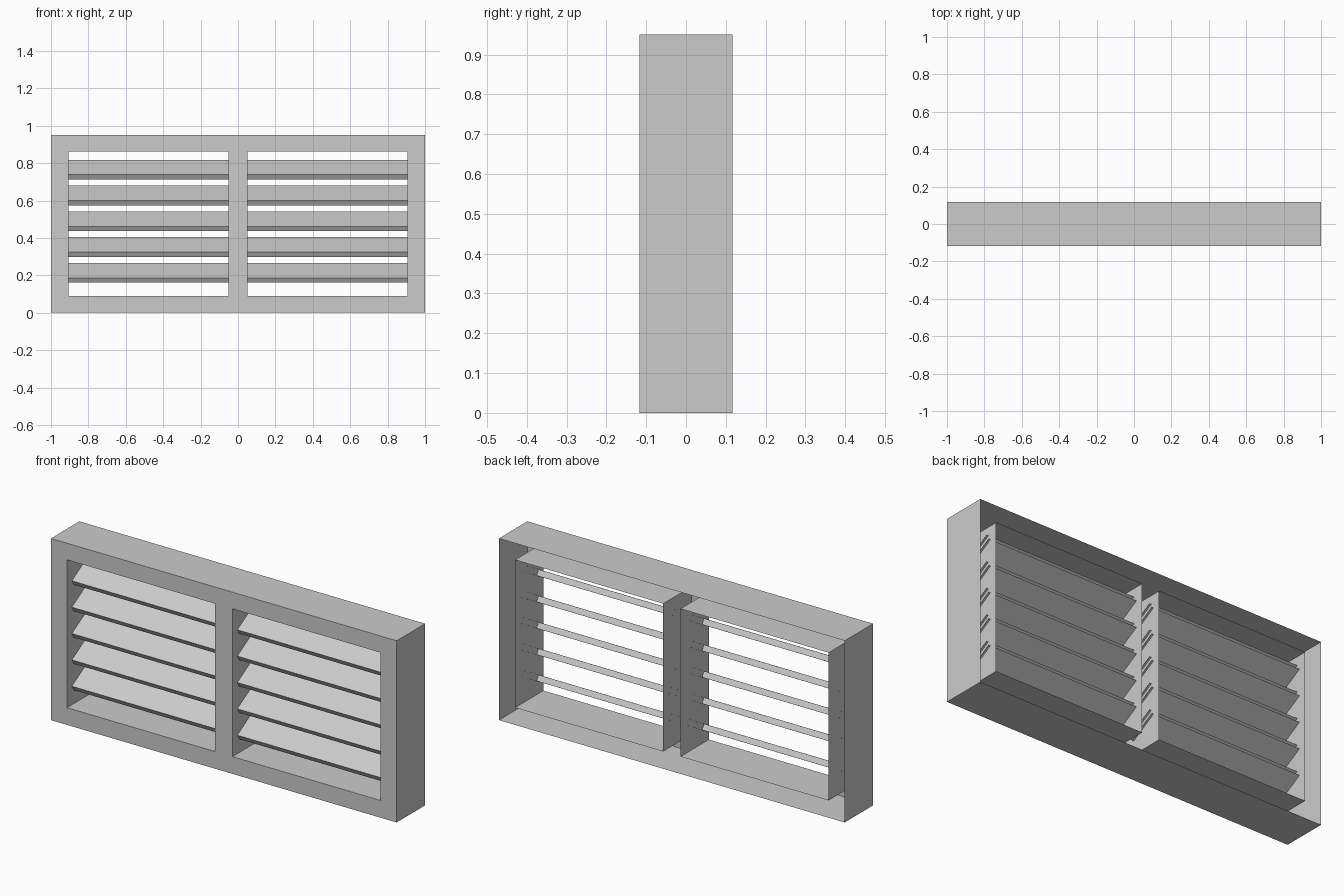
import bpy, bmesh, math
from mathutils import Matrix, Vector

cube = bpy.data.objects.get("Cube")
if cube:
    bpy.data.objects.remove(cube, do_unlink=True)

HEIGHT, HALF_DEPTH = 0.95, 0.117
OUTER, INNER, POST = 1.0, 0.907, 0.05      # x of outer wall, opening side, post side
SILL, HEAD = 0.09, 0.863                   # opening bottom and top
SLATS, TOP_SLAT, PITCH = 5, 0.765, 0.1378
CHORD, THICK, TILT, OVERLAP = 0.16, 0.03, math.radians(30), 0.01

grey = bpy.data.materials.new("matte_grey")
grey.use_nodes = True
grey.diffuse_color = (0.6, 0.6, 0.6, 1)
bsdf = next(n for n in grey.node_tree.nodes if n.type == "BSDF_PRINCIPLED")
bsdf.inputs["Base Color"].default_value = grey.diffuse_color


def finish(name, bm):
    mesh = bpy.data.meshes.new(name)
    bm.to_mesh(mesh)
    bm.free()
    mesh.materials.append(grey)
    obj = bpy.data.objects.new(name, mesh)
    bpy.context.collection.objects.link(obj)
    return obj


def build_frame():
    """Front plate with two openings; every border folds back, rear left open."""
    bm = bmesh.new()
    xs = (-OUTER, -INNER, -POST, POST, INNER, OUTER)
    zs = (0, SILL, HEAD, HEIGHT)
    grid = [[bm.verts.new((x, -HALF_DEPTH, z)) for z in zs] for x in xs]
    for i in range(len(xs) - 1):
        for j in range(len(zs) - 1):
            if j == 1 and i in (1, 3):
                continue
            bm.faces.new((grid[i][j], grid[i + 1][j], grid[i + 1][j + 1], grid[i][j + 1]))
    border = [e for e in bm.edges if e.is_boundary]
    walls = bmesh.ops.extrude_edge_only(bm, edges=border)["geom"]
    moved = [v for v in walls if isinstance(v, bmesh.types.BMVert)]
    bmesh.ops.translate(bm, verts=moved, vec=(0, 2 * HALF_DEPTH, 0))
    # Merge the flat front panels into as few faces as possible
    bmesh.ops.dissolve_limit(bm, angle_limit=0.01, verts=bm.verts, edges=bm.edges)
    bmesh.ops.recalc_face_normals(bm, faces=bm.faces)
    front = max(bm.faces, key=lambda f: abs(f.normal.y) * f.calc_area())
    if front.normal.y > 0:
        bmesh.ops.reverse_faces(bm, faces=bm.faces)
    return finish("louver_frame", bm)


def build_slat(name, x0, x1, z):
    """Tilted channel: top sheet, front lip and bottom sheet, open at the rear."""
    tilt = Matrix.Rotation(TILT, 3, "X")
    profile = [tilt @ Vector((0, y * CHORD / 2, s * THICK / 2))
               for y, s in ((1, 1), (-1, 1), (-1, -1), (1, -1))]
    bm = bmesh.new()
    rows = [[bm.verts.new((x, p.y, p.z + z)) for p in profile] for x in (x0, x1)]
    for k in range(3):
        bm.faces.new((rows[0][k], rows[0][k + 1], rows[1][k + 1], rows[1][k]))
    bm.normal_update()
    return finish(name, bm)


build_frame()
for side, sign in (("left", 1), ("right", -1)):
    x0, x1 = sorted((sign * (POST - OVERLAP), sign * (INNER + OVERLAP)))
    for n in range(SLATS):
        build_slat(f"{side}_slat_{n + 1}", x0, x1, TOP_SLAT - n * PITCH)
